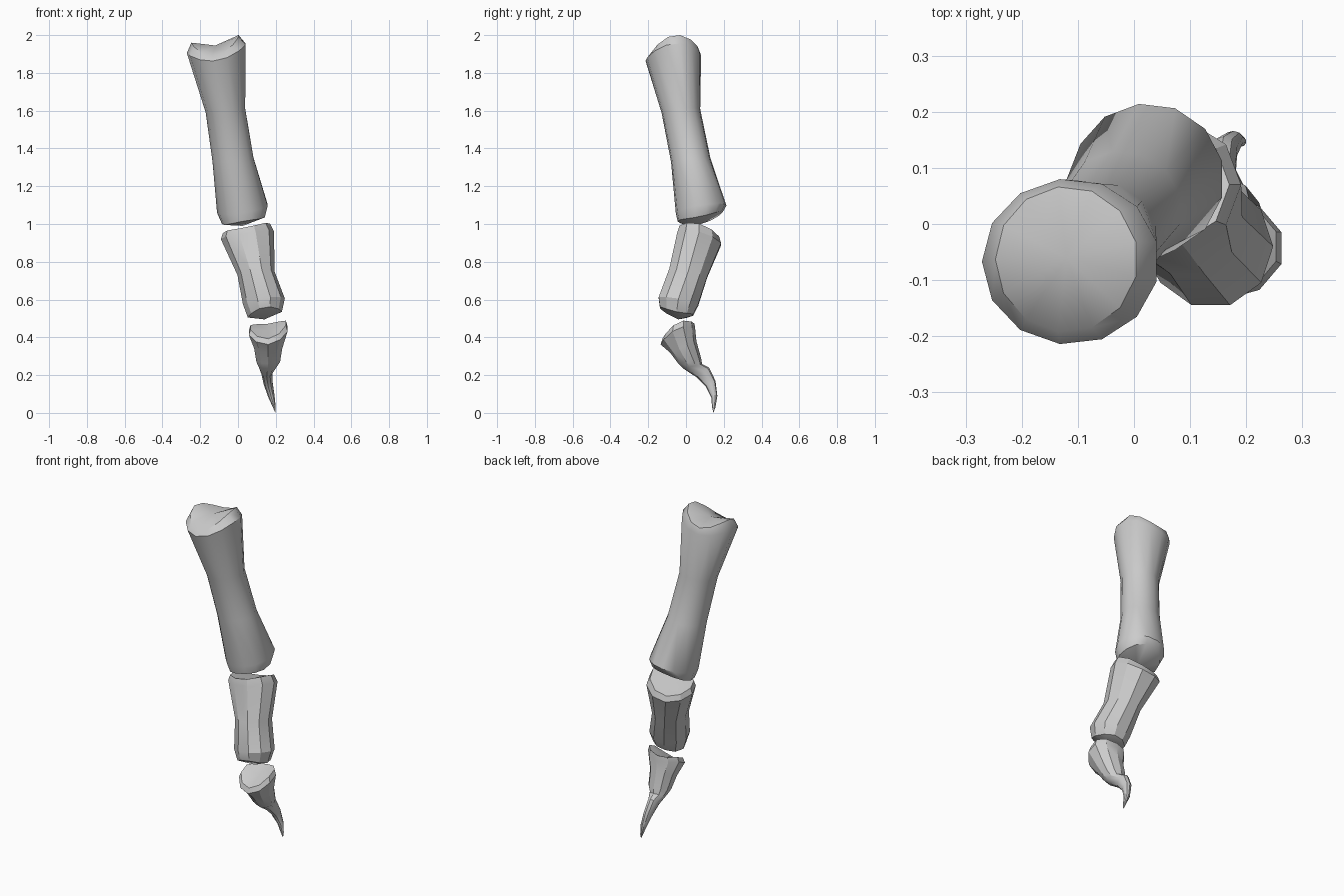
import bpy, bmesh
from math import sin, cos, tau, radians

cube = bpy.data.objects.get("Cube")
if cube:
    bpy.data.objects.remove(cube, do_unlink=True)

bone_grey = bpy.data.materials.new("bone grey")
bone_grey.use_nodes = True
bone_grey.diffuse_color = (0.6, 0.6, 0.6, 1)
bone_grey.node_tree.nodes["Principled BSDF"].inputs["Base Color"].default_value = (0.6, 0.6, 0.6, 1)


def loft(name, sides, rings, top, bottom, turn=0.5, angle=30):
    """Skin rings of (x, y, z, rx, ry, tilt_x, tilt_y, saddle), closed by a point at each end."""
    bm = bmesh.new()
    loops = []
    for x, y, z, rx, ry, tx, ty, saddle in rings:
        loop = []
        for i in range(sides):
            a = tau * (i + turn) / sides
            height = z + tx * cos(a) + ty * sin(a) + saddle * cos(2 * a)
            loop.append(bm.verts.new((x + rx * cos(a), y + ry * sin(a), height)))
        loops.append(loop)
    first, last = bm.verts.new(top), bm.verts.new(bottom)
    for i in range(sides):
        j = (i + 1) % sides
        bm.faces.new((first, loops[0][i], loops[0][j]))
        bm.faces.new((last, loops[-1][j], loops[-1][i]))
        for up, low in zip(loops, loops[1:]):
            bm.faces.new((up[i], low[i], low[j], up[j]))
    bmesh.ops.recalc_face_normals(bm, faces=bm.faces[:])
    mesh = bpy.data.meshes.new(name)
    bm.to_mesh(mesh)
    bm.free()
    mesh.materials.append(bone_grey)
    obj = bpy.data.objects.new(name, mesh)
    bpy.context.collection.objects.link(obj)
    bpy.ops.object.select_all(action='DESELECT')
    obj.select_set(True)
    bpy.context.view_layer.objects.active = obj
    bpy.ops.object.shade_smooth_by_angle(angle=radians(angle))
    return obj


# Long upper bone with a saddle-shaped head
loft("upper_bone", 13, [
    (-.12, -.063, 1.945, .127, .13, .02, .02, .035),
    (-.113, -.067, 1.905, .158, .148, .025, .015, .025),
    (-.065, -.027, 1.6, .106, .103, .01, .01, 0),
    (-.025, .025, 1.34, .11, .105, .01, .01, 0),
    (.025, .08, 1.08, .136, .135, .02, .02, 0),
    (.03, .075, 1.03, .115, .12, .02, .025, -.01),
], (-.12, -.06, 1.945), (.025, .05, .99), angle=40)

# Faceted middle bone
loft("middle_bone", 10, [
    (.045, .07, .965, .125, .11, .025, -.03, .012),
    (.05, .07, .93, .141, .122, .02, -.03, .01),
    (.095, .012, .74, .098, .106, .01, -.02, 0),
    (.137, -.04, .59, .111, .11, .015, -.02, 0),
    (.142, -.05, .53, .09, .092, .015, -.02, -.01),
], (.045, .07, .95), (.14, -.04, .495), turn=0)

# Cupped end bone that narrows into a curved claw
loft("claw_bone", 10, [
    (.16, -.04, .45, .098, .085, .012, .04, .018),
    (.16, -.043, .42, .108, .092, .01, .04, .018),
    (.16, -.015, .35, .078, .07, 0, .03, 0),
    (.16, .02, .275, .066, .06, 0, .015, 0),
    (.157, .035, .247, .05, .05, 0, .012, 0),
    (.152, .088, .215, .03, .034, 0, .025, 0),
    (.16, .13, .155, .025, .026, 0, .015, 0),
    (.177, .15, .085, .018, .016, 0, .005, 0),
    (.192, .147, .03, .008, .009, 0, 0, 0),
], (.16, -.035, .435), (.198, .145, 0))
